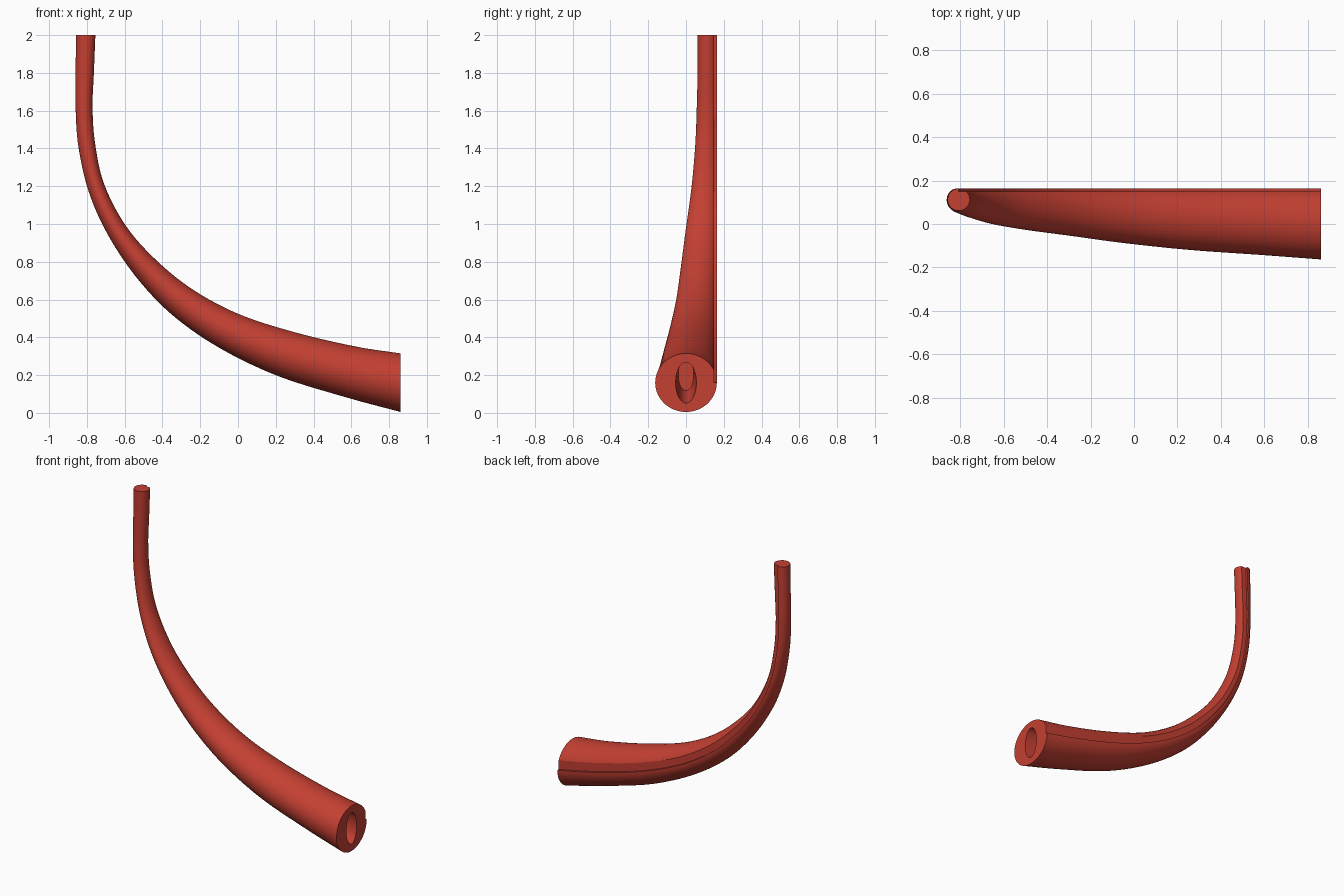
import bpy, bmesh, math
from mathutils import Vector

if "Cube" in bpy.data.objects:
    bpy.data.objects.remove(bpy.data.objects["Cube"])

BACK = 0.163      # flush back side shared by every section
STEP = 0.014      # depth of the ledge along the back
ARC = 56          # points on the round part of a section

# inner-bend x, z / outer-bend x, z / half width in y
stations = [
    (0.86, 0.315, 0.86, 0.005, 0.163),
    (0.62, 0.352, 0.57, 0.083, 0.153),
    (0.30, 0.427, 0.21, 0.196, 0.141),
    (0.00, 0.525, -0.10, 0.345, 0.125),
    (-0.25, 0.660, -0.35, 0.520, 0.108),
    (-0.45, 0.825, -0.54, 0.720, 0.095),
    (-0.60, 1.000, -0.69, 0.945, 0.082),
    (-0.71, 1.215, -0.79, 1.170, 0.067),
    (-0.757, 1.43, -0.845, 1.41, 0.057),
    (-0.77, 1.62, -0.86, 1.62, 0.053),
    (-0.763, 1.80, -0.86, 1.80, 0.051),
    (-0.755, 2.00, -0.857, 2.00, 0.051),
]


def smooth_path(pts, steps):
    """Catmull-Rom interpolation of the stations."""
    p = [Vector(q) for q in pts]
    p = [2 * p[0] - p[1]] + p + [2 * p[-1] - p[-2]]
    out = []
    for i in range(1, len(p) - 2):
        a, b, c, d = p[i - 1:i + 3]
        for k in range(steps):
            t = k / steps
            out.append(0.5 * (2 * b + (c - a) * t + (2 * a - 5 * b + 4 * c - d) * t * t
                              + (3 * b - a - 3 * c + d) * t ** 3))
    return out + [p[-2]]


def section(s):
    """Oval with its upper back cut flat down to a ledge."""
    ux, uz, lx, lz, ry = s
    mid = Vector(((ux + lx) / 2, BACK - ry, (uz + lz) / 2))
    half = Vector(((ux - lx) / 2, 0, (uz - lz) / 2))
    cut = math.asin(1 - STEP / ry)
    start, end = math.pi / 2, 2 * math.pi + cut
    pts = []
    for i in range(ARC + 1):
        a = start + (end - start) * i / ARC
        pts.append(mid + half * math.cos(a) + Vector((0, ry * math.sin(a), 0)))
    pts.append(mid + Vector((0, ry - STEP, 0)))
    return pts


def oval(x, z, ry, rz, n=40):
    return [Vector((x, ry * math.sin(2 * math.pi * i / n), z + rz * math.cos(2 * math.pi * i / n)))
            for i in range(n)]


bm = bmesh.new()


def loft(sections):
    rings = [[bm.verts.new(p) for p in s] for s in sections]
    for a, b in zip(rings, rings[1:]):
        for i in range(len(a)):
            j = (i + 1) % len(a)
            bm.faces.new((a[i], a[j], b[j], b[i]))
    return rings[0], rings[-1]


# curved tapering body with closed narrow tip
mouth, tip = loft([section(s) for s in smooth_path(stations, 7)])
bm.faces.new(tip)

# blind bore in the wide end
rim, floor = loft([oval(0.86 - 0.2 * t, 0.16 + 0.04 * t, 0.055 - 0.014 * t, 0.108 - 0.026 * t)
                   for t in (0, 0.25, 0.5, 0.75, 1)])
bm.faces.new(floor)

# end face around the bore
edges = [bm.edges.get((r[i], r[(i + 1) % len(r)])) for r in (mouth, rim) for i in range(len(r))]
bmesh.ops.triangle_fill(bm, use_beauty=True, edges=edges, normal=(1, 0, 0))
bmesh.ops.recalc_face_normals(bm, faces=bm.faces)

mesh = bpy.data.meshes.new("curved_tube")
bm.to_mesh(mesh)
bm.free()
tube = bpy.data.objects.new("curved_tube", mesh)
bpy.context.collection.objects.link(tube)

red = bpy.data.materials.new("brick_red")
red.diffuse_color = (0.55, 0.05, 0.032, 1)
red.use_nodes = True
red.node_tree.nodes["Principled BSDF"].inputs["Base Color"].default_value = red.diffuse_color
mesh.materials.append(red)

bpy.context.view_layer.objects.active = tube
tube.select_set(True)
bpy.ops.object.shade_smooth_by_angle(angle=math.radians(20))
